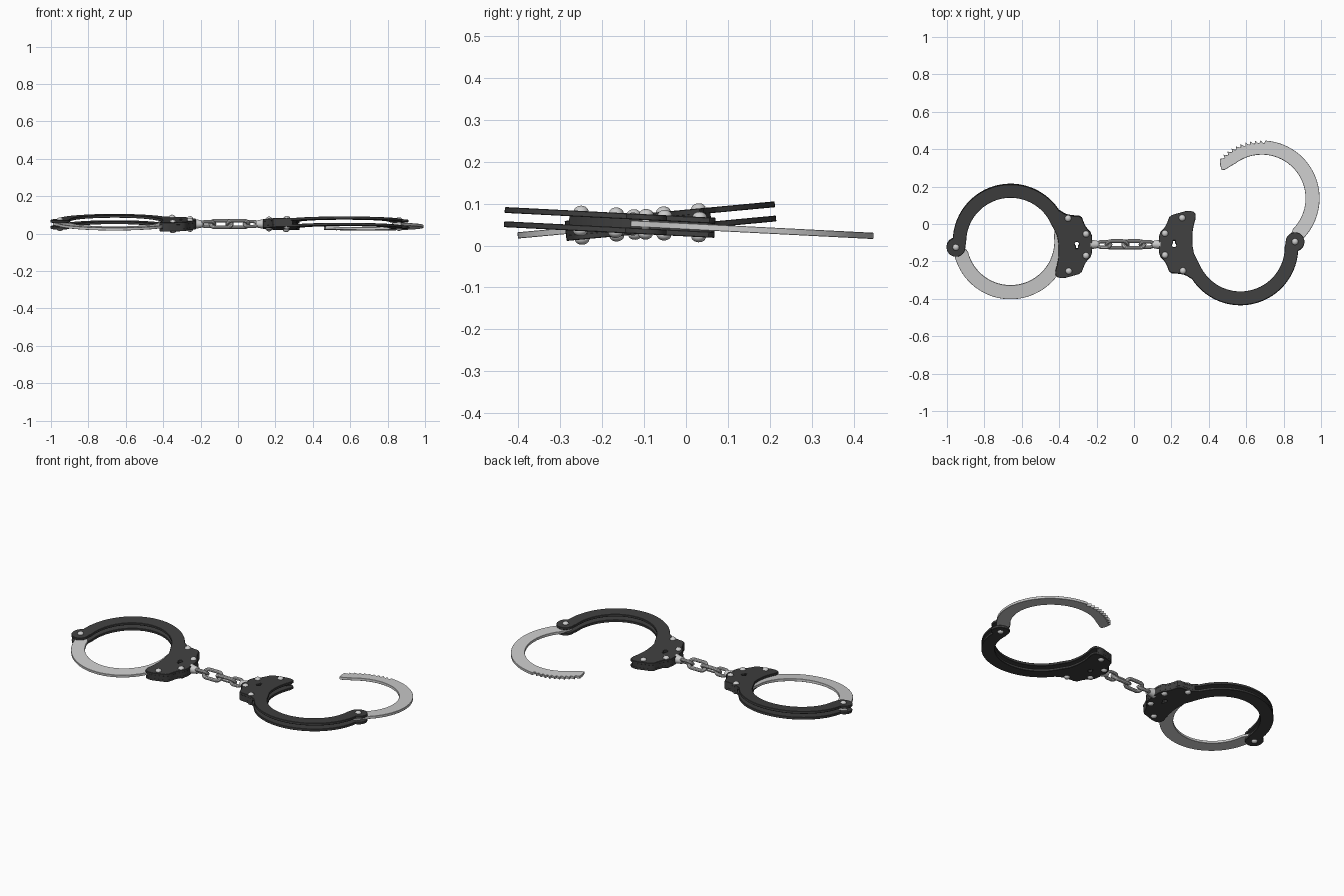
import bpy, bmesh, math
from math import sin, cos, radians, pi
from mathutils import Matrix, Vector

if "Cube" in bpy.data.objects:
    bpy.data.objects.remove(bpy.data.objects["Cube"])

CX, CY = -0.6145, 0.0155          # ring centre, relative to the chain centre
PHI = 185.7                       # direction of the hinge from the ring centre
HX, HY = CX + 0.2935 * cos(radians(PHI)), CY + 0.2935 * sin(radians(PHI))

dark = bpy.data.materials.new("dark_metal")
dark.diffuse_color = (0.05, 0.05, 0.05, 1)
dark.use_nodes = True
dark.node_tree.nodes["Principled BSDF"].inputs["Base Color"].default_value = dark.diffuse_color


def arc(cx, cy, r, a0, a1, n):
    return [(cx + r * cos(radians(a0 + (a1 - a0) * i / n)),
             cy + r * sin(radians(a0 + (a1 - a0) * i / n))) for i in range(n + 1)]


def polar(r, a):
    return (CX + r * cos(radians(a)), CY + r * sin(radians(a)))


def soften(pts):
    out = [pts[0]]
    for (ax, ay), (bx, by) in zip(pts, pts[1:]):
        out += [(ax * .75 + bx * .25, ay * .75 + by * .25),
                (ax * .25 + bx * .75, ay * .25 + by * .75)]
    return out + [pts[-1]]


def finish(name, bm, mat=None):
    bmesh.ops.remove_doubles(bm, verts=bm.verts, dist=1e-5)
    bmesh.ops.recalc_face_normals(bm, faces=bm.faces)
    me = bpy.data.meshes.new(name)
    bm.to_mesh(me)
    bm.free()
    if mat:
        me.materials.append(mat)
    ob = bpy.data.objects.new(name, me)
    bpy.context.collection.objects.link(ob)
    bpy.ops.object.select_all(action='DESELECT')
    ob.select_set(True)
    bpy.context.view_layer.objects.active = ob
    bpy.ops.object.shade_smooth_by_angle(angle=radians(35))
    return ob


def curve_object(name, loops, setup, mat=None):
    cu = bpy.data.curves.new(name + "_curve", 'CURVE')
    for pts in loops:
        sp = cu.splines.new('POLY')
        sp.points.add(len(pts) - 1)
        for p, q in zip(sp.points, pts):
            p.co = (q[0], q[1], 0, 1)
        sp.use_cyclic_u = True
    setup(cu)
    tmp = bpy.data.objects.new("tmp", cu)
    bpy.context.collection.objects.link(tmp)
    bpy.context.view_layer.update()
    me = bpy.data.meshes.new_from_object(tmp.evaluated_get(bpy.context.evaluated_depsgraph_get()))
    bm = bmesh.new()
    bm.from_mesh(me)
    bpy.data.objects.remove(tmp)
    bpy.data.curves.remove(cu)
    bpy.data.meshes.remove(me)
    return finish(name, bm, mat)


def slab(name, loops, half, bevel, mat=None):
    def setup(cu):
        cu.dimensions = '2D'
        cu.fill_mode = 'BOTH'
        cu.extrude = half - bevel
        cu.bevel_depth = bevel
        cu.offset = -bevel
        cu.bevel_resolution = 0
    return curve_object(name, loops, setup, mat)


def chain_loop(name, half_len, radius, wire):
    s = half_len - radius
    pts = arc(s, 0, radius, -90, 90, 12) + arc(-s, 0, radius, 90, 270, 12)

    def setup(cu):
        cu.dimensions = '3D'
        cu.bevel_depth = wire
        cu.bevel_resolution = 3
    return curve_object(name, [pts], setup)


# outlines
BODY = soften([(-0.366, 0.05), (-0.357, 0.0), (-0.357, -0.06), (-0.366, -0.11), (-0.376, -0.143),
               (-0.372, -0.172), (-0.335, -0.181), (-0.28, -0.166), (-0.236, -0.153),
               (-0.224, -0.118), (-0.209, -0.088), (-0.180, -0.06), (-0.178, 0.0),
               (-0.180, 0.06), (-0.209, 0.088), (-0.224, 0.118), (-0.236, 0.153),
               (-0.285, 0.155), (-0.322, 0.163), (-0.347, 0.18)])
PLATE = (arc(CX, CY, 0.309, 33, 176.6, 56) + arc(HX, HY, 0.05, 112, 366, 30)
         + arc(CX, CY, 0.237, 181, 25, 56) + BODY)
FILLER = [p for p in BODY if math.hypot(p[0] - CX, p[1] - CY) > 0.322] \
    + arc(CX, CY, 0.318, 29, -36, 24)
KEYHOLE = arc(-0.26, 0.004, 0.012, -60, 240, 14) + [(-0.265, -0.02), (-0.255, -0.02)]

ARM = arc(CX, CY, 0.309, PHI + 6, PHI + 137, 52)
for i in range(10):               # ratchet teeth
    a = PHI + 139 + 5 * i
    ARM += [polar(0.311, a), polar(0.294, a + 1.2), polar(0.298, a + 3)]
ARM += [polar(0.308, PHI + 189.5), polar(0.285, PHI + 194), polar(0.262, PHI + 197.5),
        polar(0.25, PHI + 195), polar(0.237, PHI + 184)]
ARM += arc(CX, CY, 0.234, PHI + 180, PHI + 8, 64)
ARM += arc(HX, HY, 0.037, PHI - 170, PHI - 20, 14)

RIVETS = [(-0.307, 0.142), (-0.211, 0.058), (-0.211, -0.058), (-0.303, -0.141), (HX, HY)]


def rivet(name, x, y):
    bm = bmesh.new()
    bmesh.ops.create_cone(bm, cap_ends=True, segments=16, radius1=0.01, radius2=0.01, depth=0.046)
    for s in (1, -1):
        bmesh.ops.create_uvsphere(
            bm, u_segments=20, v_segments=12, radius=1,
            matrix=Matrix.Translation((0, 0, 0.023 * s)) @ Matrix.Diagonal((0.0175, 0.0175, 0.0135, 1)))
    bmesh.ops.translate(bm, verts=bm.verts, vec=(x, y, 0))
    return finish(name, bm)


def cuff(side, world, arm_turn, eye_roll):
    parts = []
    # paired side plates with the lock body between them
    for tag, z in (("upper", 0.017), ("lower", -0.017)):
        p = slab(f"{side}_{tag}_plate", [PLATE, KEYHOLE], 0.007, 0.0015, dark)
        p.matrix_world = Matrix.Translation((0, 0, z))
        parts.append(p)
    parts.append(slab(f"{side}_lock_body", [FILLER, KEYHOLE], 0.011, 0.0, dark))
    # toothed swinging arm
    arm = slab(f"{side}_swing_arm", [ARM], 0.0075, 0.001)
    h = Matrix.Translation((HX, HY, 0))
    arm.matrix_world = h @ Matrix.Rotation(radians(arm_turn), 4, 'Z') @ h.inverted()
    parts.append(arm)
    # rivets and hinge pin
    for i, (x, y) in enumerate(RIVETS):
        parts.append(rivet(f"{side}_rivet_{i + 1}" if i < 4 else f"{side}_hinge_pin", x, y))
    # swivel collar and eye
    bm = bmesh.new()
    bmesh.ops.create_cone(bm, cap_ends=True, segments=24, radius1=0.027, radius2=0.018, depth=0.045,
                          matrix=Matrix.Translation((-0.165, 0, 0)) @ Matrix.Rotation(pi / 2, 4, 'Y'))
    parts.append(finish(f"{side}_swivel_collar", bm))
    eye = chain_loop(f"{side}_swivel_eye", 0.034, 0.02, 0.0095)
    eye.matrix_world = Matrix.Translation((-0.114, 0, 0)) @ Matrix.Rotation(radians(eye_roll), 4, 'X')
    parts.append(eye)
    for p in parts:
        p.matrix_world = world @ p.matrix_basis


# the two cuffs, tilted about the chain axis
origin = Matrix.Translation((-0.0455, -0.1095, 0.0515))
cuff("left", origin @ Matrix.Rotation(0.093, 4, 'X'), 0, -45)
cuff("right", origin @ Matrix.Rotation(-0.051, 4, 'X') @ Matrix.Rotation(pi, 4, 'Z'), -58.4, -45)

# two chain links, rolled opposite ways
for i, s in enumerate((-1, 1)):
    link = chain_loop(f"chain_link_{i + 1}", 0.056, 0.025, 0.0105)
    link.matrix_world = origin @ Matrix.Translation((0.045 * s, 0, 0)) @ Matrix.Rotation(-s * pi / 4, 4, 'X')
